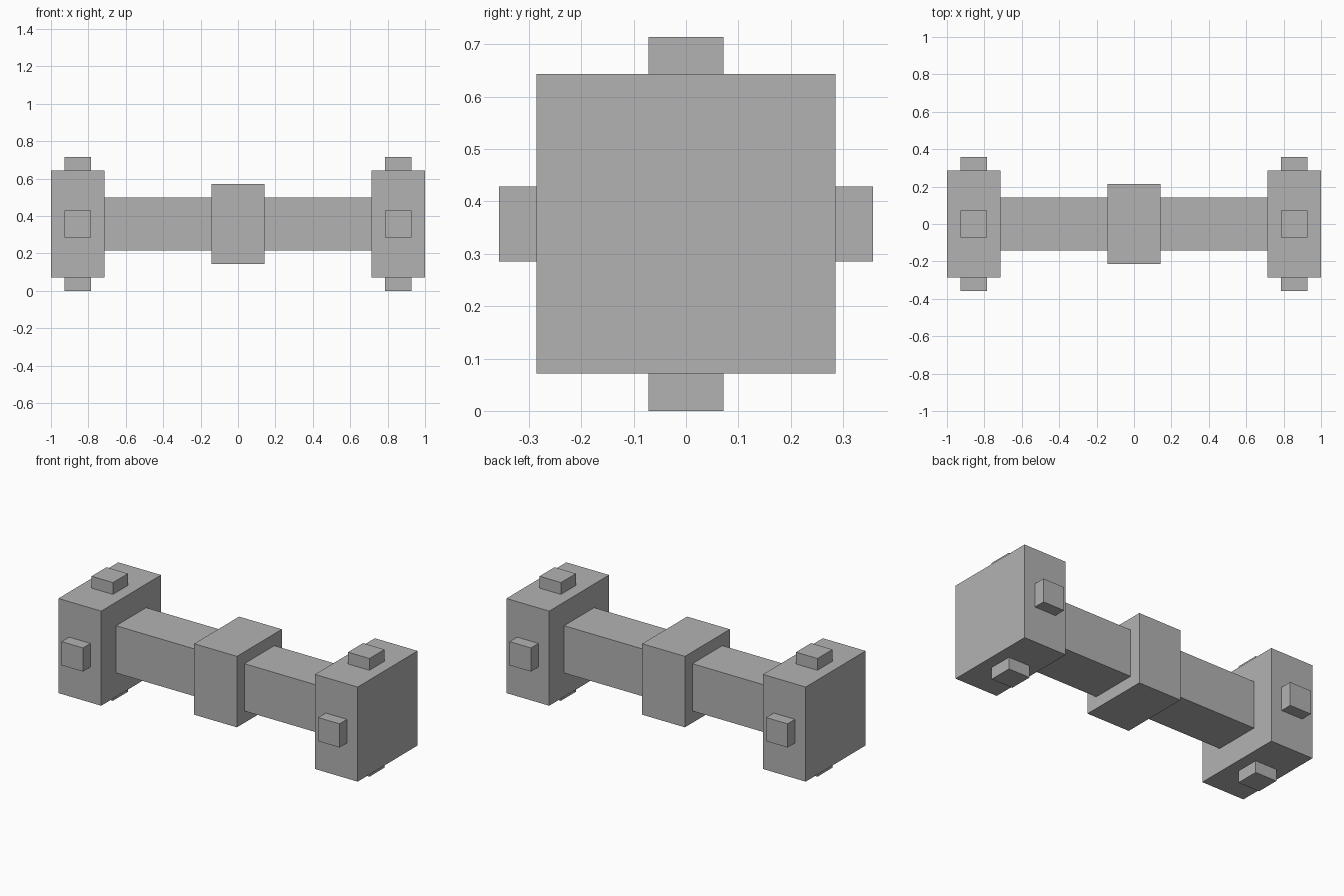
import bpy
from mathutils import Vector

default = bpy.data.objects.get("Cube")
if default:
    bpy.data.objects.remove(default, do_unlink=True)

U = 1 / 14            # grid unit of the blocky design
AXIS_Z = 5 * U        # height of the bar's axis

grey = bpy.data.materials.new("plain grey")
grey.use_nodes = True
grey.diffuse_color = (0.45, 0.45, 0.45, 1)
grey.node_tree.nodes["Principled BSDF"].inputs["Base Color"].default_value = grey.diffuse_color


def block(name, centre, size):
    """Box given in grid units, relative to the bar's axis."""
    bpy.ops.mesh.primitive_cube_add(size=1, location=Vector(centre) * U + Vector((0, 0, AXIS_Z)))
    obj = bpy.context.object
    obj.name = name
    obj.scale = Vector(size) * U
    bpy.ops.object.transform_apply(location=False, rotation=False, scale=True)
    obj.data.materials.append(grey)
    return obj


# Handle and its central collar
block("handle_bar", (0, 0, 0), (20, 4, 4))
block("centre_collar", (0, 0, 0), (4, 6, 6))

# Weights at both ends, each with a stud on its four sides
for side, s in (("left", 1), ("right", -1)):
    x = 12 * s
    block(side + "_weight", (x, 0, 0), (4, 8, 8))
    for place, d in (("front", -1), ("back", 1)):
        block(f"{side}_{place}_stud", (x, 4.5 * d, 0), (2, 1, 2))
    for place, d in (("bottom", -1), ("top", 1)):
        block(f"{side}_{place}_stud", (x, 0, 4.5 * d), (2, 2, 1))
